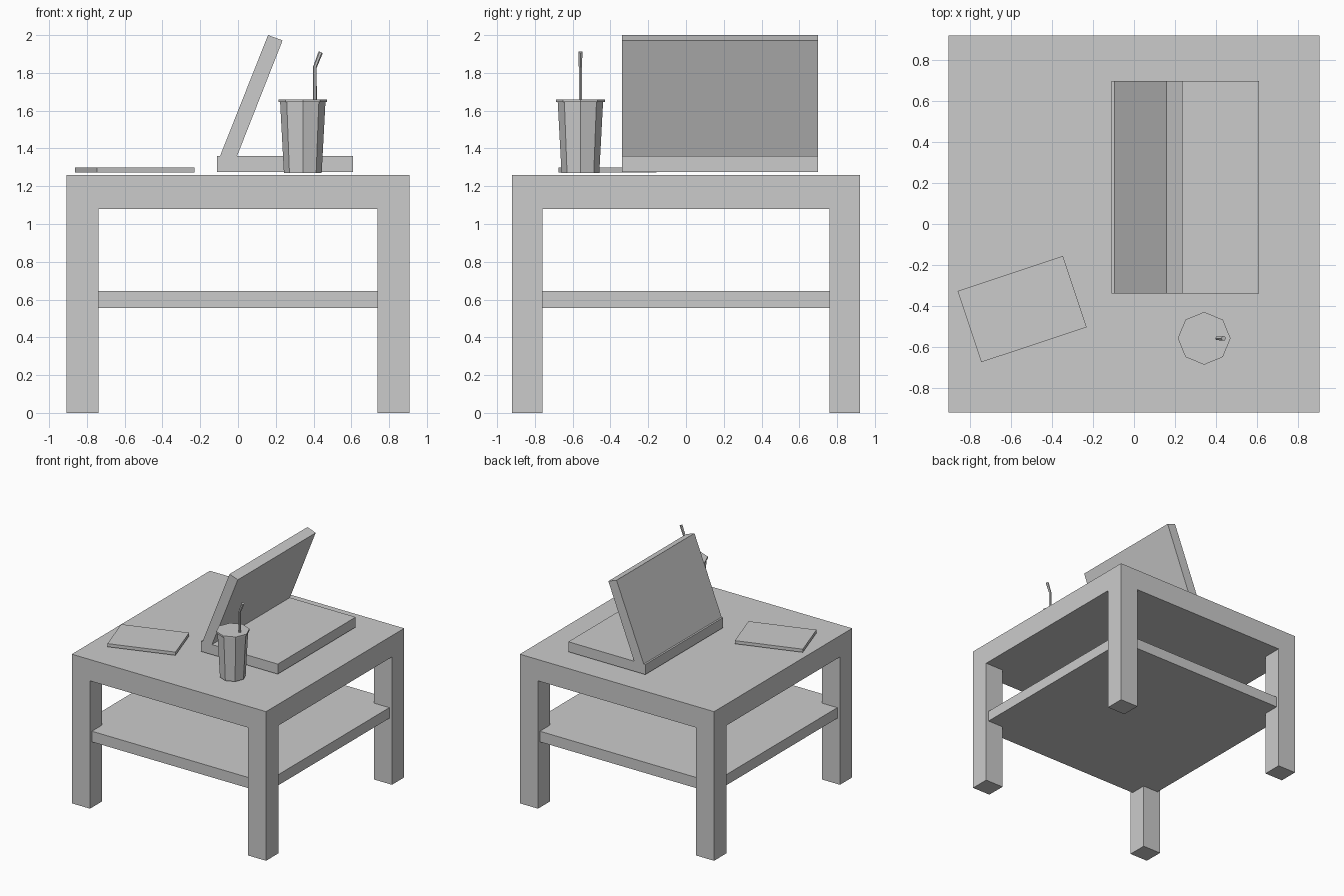
import bpy, bmesh, math
from mathutils import Matrix, Vector

if "Cube" in bpy.data.objects:
    bpy.data.objects.remove(bpy.data.objects["Cube"])


def finish(name, bm):
    bmesh.ops.recalc_face_normals(bm, faces=bm.faces[:])
    mesh = bpy.data.meshes.new(name)
    bm.to_mesh(mesh)
    bm.free()
    ob = bpy.data.objects.new(name, mesh)
    bpy.context.collection.objects.link(ob)
    return ob


def box(name, size, centre, turn=0.0):
    bm = bmesh.new()
    m = Matrix.Translation(centre) @ Matrix.Rotation(turn, 4, 'Z') @ Matrix.Diagonal((*size, 1))
    bmesh.ops.create_cube(bm, size=1, matrix=m)
    return finish(name, bm)


def extrude_up(bm, faces, dz):
    geom = bmesh.ops.extrude_face_region(bm, geom=faces)['geom']
    verts = [g for g in geom if isinstance(g, bmesh.types.BMVert)]
    bmesh.ops.translate(bm, verts=verts, vec=(0, 0, dz))


def loft(name, rings, sides):
    """Closed tube through rings of (centre, radius, lean in radians)."""
    bm = bmesh.new()
    loops = []
    for centre, r, lean in rings:
        tilt = Matrix.Rotation(lean, 3, 'Y')
        angles = [2 * math.pi * i / sides for i in range(sides)]
        loops.append([bm.verts.new(Vector(centre) + tilt @ Vector((r * math.cos(a), r * math.sin(a), 0)))
                      for a in angles])
    for a, b in zip(loops, loops[1:]):
        for i in range(sides):
            j = (i + 1) % sides
            bm.faces.new((a[i], a[j], b[j], b[i]))
    bm.faces.new(loops[0][::-1])
    bm.faces.new(loops[-1])
    return finish(name, bm)


# Table top and legs: a 3 x 3 slab with its corner cells pulled down
X, Y, LX, LY, UNDER, TOP = 0.908, 0.922, 0.17, 0.163, 1.08, 1.26
bm = bmesh.new()
grid = [[bm.verts.new((x, y, UNDER)) for y in (-Y, -Y + LY, Y - LY, Y)]
        for x in (-X, -X + LX, X - LX, X)]
cells = {(i, j): bm.faces.new((grid[i][j], grid[i + 1][j], grid[i + 1][j + 1], grid[i][j + 1]))
         for i in range(3) for j in range(3)}
top = bmesh.ops.duplicate(bm, geom=list(cells.values()))['geom']
bmesh.ops.delete(bm, geom=[g for g in top if isinstance(g, bmesh.types.BMVert)], context='VERTS')
border = [e for e in bm.edges if e.is_boundary]
rim = bmesh.ops.extrude_edge_only(bm, edges=border)['geom']
bmesh.ops.translate(bm, verts=[g for g in rim if isinstance(g, bmesh.types.BMVert)],
                    vec=(0, 0, TOP - UNDER))
bmesh.ops.contextual_create(bm, geom=[e for e in bm.edges if e.is_boundary])
for i in (0, 2):
    for j in (0, 2):
        extrude_up(bm, [cells[i, j]], -UNDER)
bmesh.ops.recalc_face_normals(bm, faces=bm.faces[:])
bmesh.ops.dissolve_limit(bm, angle_limit=0.01, verts=bm.verts[:], edges=bm.edges[:])
finish("table_top_and_legs", bm)

# Lower shelf, let into the legs
box("lower_shelf", (2 * X - 0.05, 2 * Y - 0.05, 0.09), (0, 0, 0.60))

# Open laptop: side profile extruded along y
profile = [(-0.11, 1.275), (0.61, 1.275), (0.61, 1.36), (-0.005, 1.36),
           (0.236, 1.972), (0.159, 2.0), (-0.095, 1.36), (-0.11, 1.36)]
bm = bmesh.new()
side = bm.faces.new([bm.verts.new((x, -0.34, z)) for x, z in profile])
geom = bmesh.ops.extrude_face_region(bm, geom=[side])['geom']
bmesh.ops.translate(bm, verts=[g for g in geom if isinstance(g, bmesh.types.BMVert)], vec=(0, 1.04, 0))
if not side.is_valid or len(bm.faces) < len(profile) + 2:
    bmesh.ops.holes_fill(bm, edges=bm.edges[:])
finish("laptop", bm)

# Notebook
box("notebook", (0.543, 0.367, 0.027), (-0.547, -0.416, 1.285), math.radians(18.4))

# Cup body with lid
CX, CY = 0.343, -0.559
loft("cup", [((CX, CY, 1.27), 0.10, 0), ((CX, CY, 1.645), 0.12, 0)], 8)
loft("cup_lid", [((CX, CY, 1.645), 0.129, 0), ((CX, CY, 1.66), 0.129, 0)], 8)

# Bent straw
SX = 0.407
loft("straw", [((SX, CY, 1.655), 0.01, 0), ((SX, CY, 1.83), 0.01, 0.2),
               ((SX + 0.031, CY, 1.91), 0.012, 0.4)], 6)
